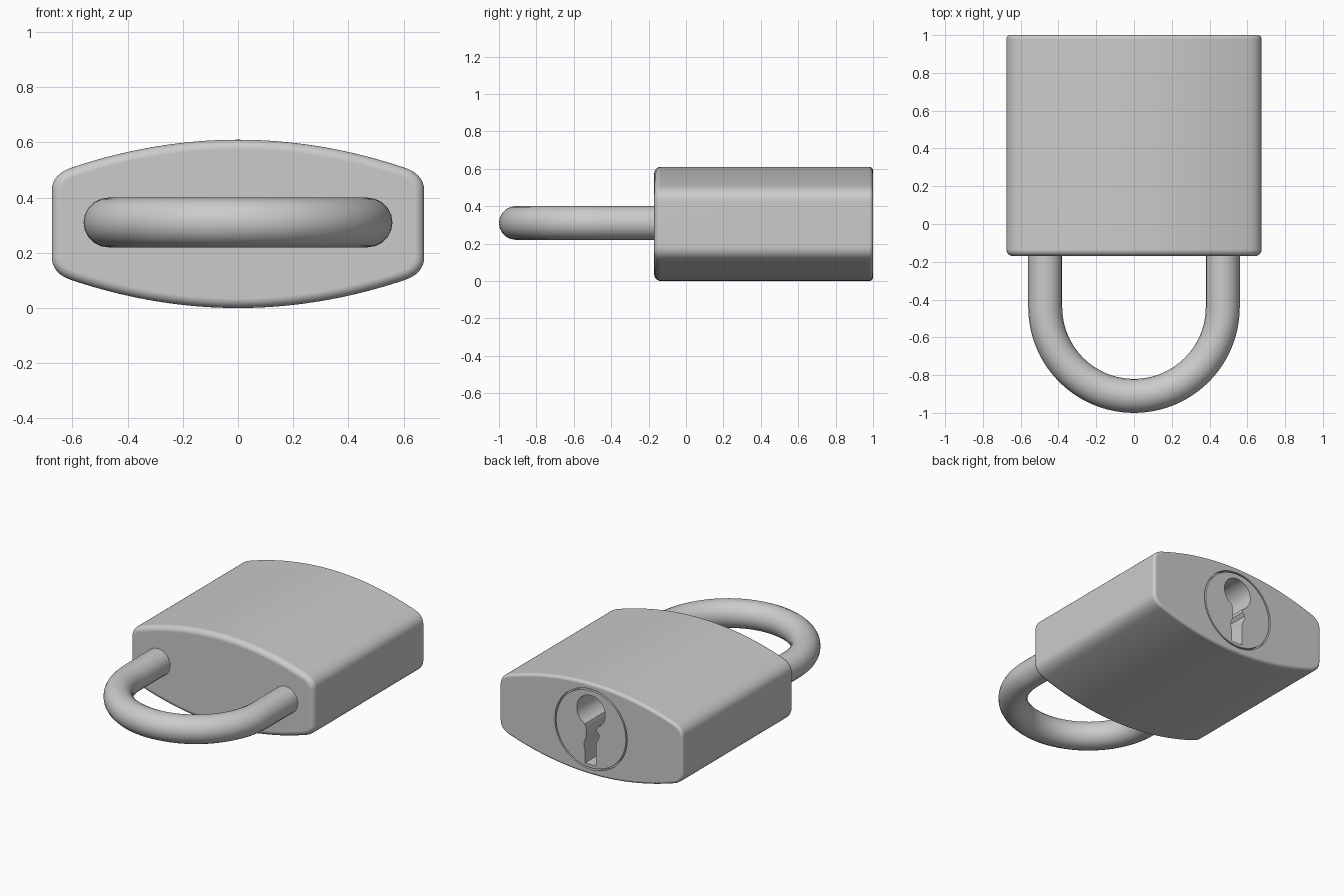
import bpy, bmesh, math
from mathutils import Vector

if "Cube" in bpy.data.objects:
    bpy.data.objects.remove(bpy.data.objects["Cube"])

ZC = 0.305  # mid height of the lock


def loft(name, rings, wrap=False):
    """Skin a list of equal-length point rings; cap the ends unless wrapped."""
    bm = bmesh.new()
    vs = [[bm.verts.new(p) for p in ring] for ring in rings]
    n = len(vs[0])
    pairs = list(zip(vs, vs[1:])) + ([(vs[-1], vs[0])] if wrap else [])
    for a, b in pairs:
        for i in range(n):
            j = (i + 1) % n
            bm.faces.new((a[i], a[j], b[j], b[i]))
    if not wrap:
        bm.faces.new(vs[0])
        bm.faces.new(vs[-1])
    bmesh.ops.recalc_face_normals(bm, faces=bm.faces)
    me = bpy.data.meshes.new(name)
    bm.to_mesh(me)
    bm.free()
    ob = bpy.data.objects.new(name, me)
    bpy.context.collection.objects.link(ob)
    return ob


def activate(ob):
    bpy.ops.object.select_all(action='DESELECT')
    ob.select_set(True)
    bpy.context.view_layer.objects.active = ob


def circle(r, n, zc=ZC):
    return [(r * math.cos(2 * math.pi * i / n), zc + r * math.sin(2 * math.pi * i / n)) for i in range(n)]


def at_y(points, y):
    return [(x, y, z) for x, z in points]


# Body cross-section: one quarter mirrored into four (z relative to mid height)
p0, p1, p2 = Vector((0.675, 0.12)), Vector((0.675, 0.181)), Vector((0.60, 0.205))
quarter = []
for i in range(9):
    t = i / 8
    quarter.append(p0 * (1 - t) ** 2 + p1 * 2 * t * (1 - t) + p2 * t * t)
for i in range(1, 17):
    x = 0.60 * (1 - i / 16)
    quarter.append(Vector((x, 0.305 - 0.1 * (x / 0.6) ** 2)))
half = quarter + [Vector((-p.x, p.y)) for p in reversed(quarter[:-1])]
profile = half + [Vector((p.x, -p.y)) for p in reversed(half)]


def inset(d):
    out, n = [], len(profile)
    for i, p in enumerate(profile):
        t = (profile[(i + 1) % n] - profile[i - 1]).normalized()
        q = p + Vector((-t.y, t.x)) * d
        out.append((q.x, q.y + ZC))
    return out


# Body with a soft front rim and a tighter back rim
FRONT, BACK, RF, RB, SEG = -0.17, 1.0, 0.035, 0.02, 6
rings = []
for i in range(SEG + 1):
    a = math.pi / 2 * i / SEG
    rings.append(at_y(inset(RF * (1 - math.sin(a))), FRONT + RF * (1 - math.cos(a))))
for i in range(SEG + 1):
    a = math.pi / 2 * i / SEG
    rings.append(at_y(inset(RB * (1 - math.cos(a))), BACK - RB * (1 - math.sin(a))))
body = loft("lock_body", rings)

# Cutter: thin ring groove around the cylinder face
outer, inner = circle(0.267, 64), circle(0.257, 64)
groove = loft("groove_cutter", [at_y(outer, 0.975), at_y(outer, 1.05),
                                at_y(inner, 1.05), at_y(inner, 0.975)], wrap=True)

# Cutter: keyhole, a round head with a stepped slot below
R, HZ = 0.105, ZC + 0.12
key = []
for i in range(29):
    a = math.radians(-65 + 310 * i / 28)
    key.append((R * math.cos(a), HZ + R * math.sin(a)))
slot = [(-0.040, 0.0), (-0.058, -0.02), (-0.060, -0.04), (-0.040, -0.08), (-0.037, -0.105), (-0.037, -0.235),
        (0.043, -0.235), (0.043, -0.15), (0.052, -0.13), (0.050, -0.10), (0.036, -0.06), (0.034, -0.01)]
key += [(x, ZC + z) for x, z in slot]
keyhole = loft("keyhole_cutter", [at_y(key, 0.55), at_y(key, 1.05)])

activate(body)
for cutter in (groove, keyhole):
    m = body.modifiers.new("cut", 'BOOLEAN')
    m.operation, m.solver, m.object = 'DIFFERENCE', 'EXACT', cutter
    bpy.ops.object.modifier_apply(modifier=m.name)
    bpy.data.objects.remove(cutter)
bpy.ops.object.shade_smooth_by_angle(angle=math.radians(30))
wn = body.modifiers.new("normals", 'WEIGHTED_NORMAL')
wn.keep_sharp = True

# Shackle: U-shaped round bar
YC, RAD = -0.44, 0.47
path = [(RAD, -0.10)] + [(RAD * math.cos(math.pi * i / 48), YC - RAD * math.sin(math.pi * i / 48))
                         for i in range(49)] + [(-RAD, -0.10)]
cu = bpy.data.curves.new("shackle", 'CURVE')
cu.dimensions = '3D'
cu.bevel_depth, cu.bevel_resolution, cu.use_fill_caps = 0.09, 8, True
sp = cu.splines.new('POLY')
sp.points.add(len(path) - 1)
for pt, (x, y) in zip(sp.points, path):
    pt.co = (x, y, 0.31, 1)
shackle = bpy.data.objects.new("shackle", cu)
bpy.context.collection.objects.link(shackle)
activate(shackle)
bpy.ops.object.convert(target='MESH')
bpy.ops.object.shade_smooth_by_angle(angle=math.radians(40))
